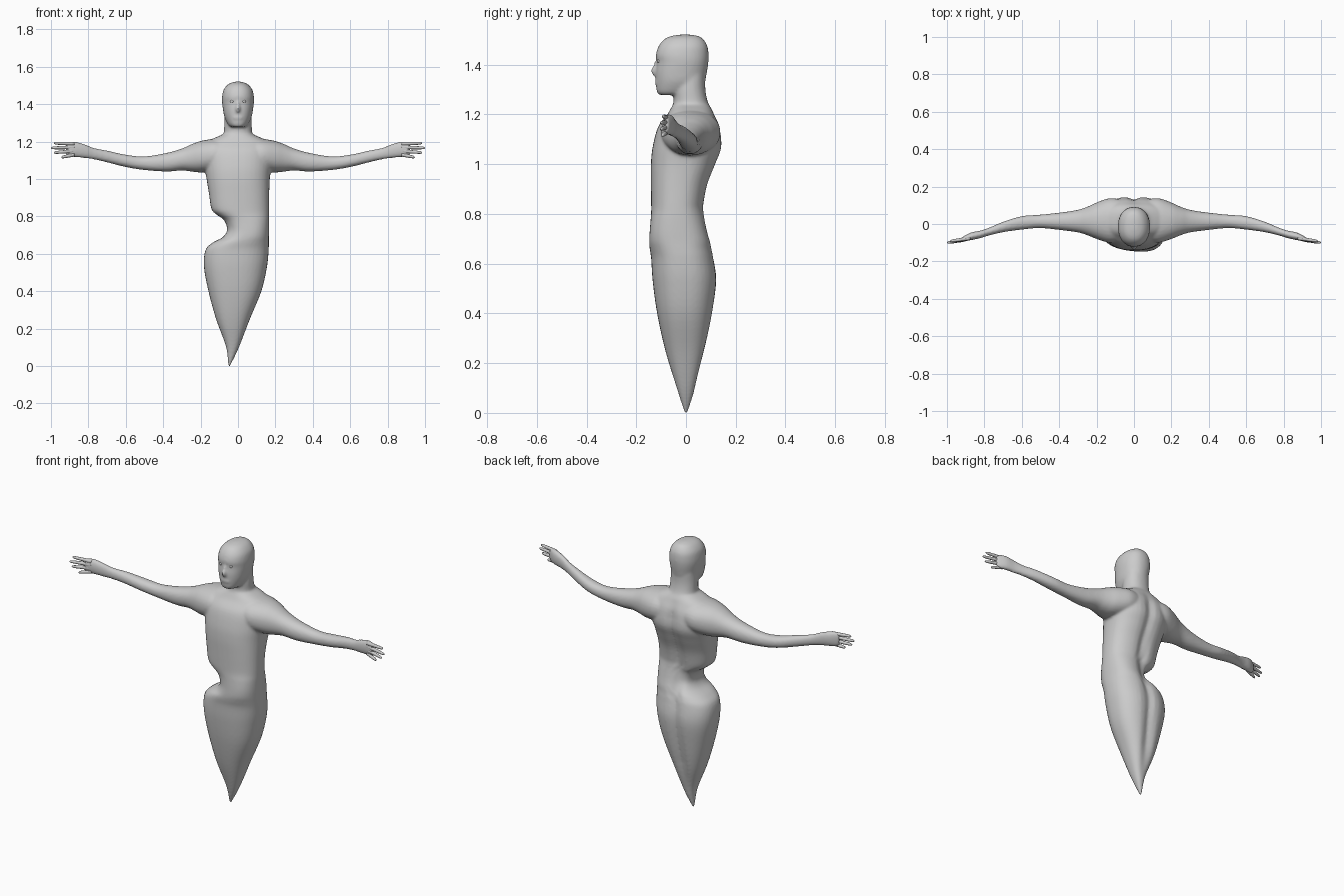
import bpy, bmesh, math


def spline(keys, steps):
    """Catmull-Rom interpolation through the key sections."""
    out = []
    for i in range(len(keys) - 1):
        k = [keys[max(i - 1, 0)], keys[i], keys[i + 1], keys[min(i + 2, len(keys) - 1)]]
        for s in range(steps):
            t = s / steps
            out.append([0.5 * (2 * b + (c - a) * t + (2 * a - 5 * b + 4 * c - d) * t * t
                               + (3 * b - a - 3 * c + d) * t ** 3) for a, b, c, d in zip(*k)])
    return out + [list(keys[-1])]


def loft(bm, keys, axis="z", n=40, power=2.2, side=1, steps=5):
    """Sections are (position, min a, max a, min b, max b) across the axis."""
    rings = []
    for p, a0, a1, b0, b1 in spline(keys, steps):
        ring = []
        for i in range(n):
            t = 2 * math.pi * i / n
            c, s = math.cos(t), math.sin(t)
            a = (a0 + a1) / 2 + (a1 - a0) / 2 * math.copysign(abs(c) ** (2 / power), c)
            b = (b0 + b1) / 2 + (b1 - b0) / 2 * math.copysign(abs(s) ** (2 / power), s)
            ring.append(bm.verts.new((a, b, p) if axis == "z" else (side * p, a, b)))
        rings.append(ring)
    for lo, hi in zip(rings, rings[1:]):
        for i in range(n):
            bm.faces.new((lo[i], lo[(i + 1) % n], hi[(i + 1) % n], hi[i]))
    bm.faces.new(rings[0])
    bm.faces.new(rings[-1])
    return [v for r in rings for v in r]


def ball(bm, loc, size):
    vs = bmesh.ops.create_uvsphere(bm, u_segments=20, v_segments=12, radius=1)["verts"]
    bmesh.ops.scale(bm, vec=size, verts=vs)
    bmesh.ops.translate(bm, vec=loc, verts=vs)


def finish(bm, name):
    bmesh.ops.recalc_face_normals(bm, faces=bm.faces)
    me = bpy.data.meshes.new(name)
    bm.to_mesh(me)
    bm.free()
    me.polygons.foreach_set("use_smooth", [True] * len(me.polygons))
    ob = bpy.data.objects.new(name, me)
    bpy.context.collection.objects.link(ob)
    return ob


body = bmesh.new()

# torso tapering to a point, with a bite out of the -x waist
torso = [(0.0, -.054, -.042, -.006, .006), (.1, -.063, .005, -.037, .037),
         (.25, -.117, .063, -.083, .08), (.4, -.158, .125, -.116, .11),
         (.53, -.182, .155, -.134, .126), (.62, -.174, .164, -.14, .115),
         (.66, -.135, .165, -.146, .105), (.69, -.08, .165, -.148, .097),
         (.73, -.058, .166, -.146, .085), (.78, -.075, .167, -.142, .075),
         (.81, -.115, .167, -.14, .072), (.84, -.142, .167, -.14, .073),
         (.92, -.155, .167, -.141, .09), (1.0, -.168, .17, -.141, .122),
         (1.07, -.178, .178, -.134, .147), (1.15, -.18, .18, -.112, .138),
         (1.2, -.16, .16, -.075, .115), (1.235, -.09, .09, -.055, .095),
         (1.25, -.065, .065, -.045, .08)]
verts = loft(body, torso, power=2.4)
# groove down the spine and seat
for v in verts:
    z = v.co.z
    if v.co.y > 0 and .08 < z < 1.22:
        cx = -.04 * max(0, 1 - z / .7)
        fade = min(1, (z - .08) / .2, (1.22 - z) / .1)
        v.co.y -= .018 * fade * math.exp(-((v.co.x - cx) / .03) ** 2)

# neck and skull
loft(body, [(1.16, -.1, .1, -.06, .115), (1.21, -.088, .088, -.06, .108),
            (1.25, -.076, .076, -.05, .088), (1.3, -.073, .073, -.05, .078),
            (1.36, -.07, .07, -.04, .078)])
loft(body, [(1.278, -.035, .035, -.105, .0), (1.29, -.052, .052, -.117, .04),
            (1.33, -.072, .072, -.121, .074), (1.37, -.08, .08, -.122, .084),
            (1.41, -.085, .085, -.118, .09), (1.44, -.085, .085, -.121, .091),
            (1.475, -.078, .078, -.11, .086), (1.502, -.058, .058, -.088, .07),
            (1.515, -.036, .036, -.06, .05), (1.521, -.012, .012, -.025, .018)])
ball(body, (0, -.122, 1.375), (.013, .019, .022))
ball(body, (0, -.118, 1.395), (.008, .012, .025))
ball(body, (0, -.114, 1.328), (.028, .012, .012))

# arms and palms
arm = [(.06, -.09, .13, 1.05, 1.215), (.13, -.1, .138, 1.04, 1.215),
       (.2, -.08, .115, 1.035, 1.203), (.25, -.06, .092, 1.04, 1.185),
       (.3, -.045, .076, 1.046, 1.163), (.38, -.034, .063, 1.04, 1.14),
       (.5, -.022, .05, 1.048, 1.121), (.6, -.03, .042, 1.064, 1.13),
       (.7, -.044, .012, 1.089, 1.152), (.77, -.06, -.018, 1.105, 1.166),
       (.82, -.075, -.035, 1.112, 1.186), (.87, -.086, -.045, 1.117, 1.2),
       (.905, -.09, -.062, 1.12, 1.2), (.92, -.089, -.072, 1.13, 1.19)]
for side in (-1, 1):
    loft(body, arm, axis="x", side=side, n=28)

ob = finish(body, "body")
m = ob.modifiers.new("merge", 'REMESH')
m.mode = 'VOXEL'
m.voxel_size = .007
m.use_smooth_shade = True
m = ob.modifiers.new("blend", 'SMOOTH')
m.factor = .5
m.iterations = 6

# fingers: base z, tip x, tip z, tip y
for side, label in ((-1, "right"), (1, "left")):
    bm = bmesh.new()
    for z0, x1, z1, y1 in ((1.188, .985, 1.192, -.092), (1.17, 1.0, 1.166, -.1),
                           (1.15, .985, 1.141, -.1), (1.13, .945, 1.116, -.095)):
        keys = []
        for t, r in ((0, .01), (.5, .009), (.9, .007), (1, .002)):
            y, z = -.076 + (y1 + .076) * t, z0 + (z1 - z0) * t
            keys.append((.875 + (x1 - .875) * t, y - r, y + r, z - r, z + r))
        loft(bm, keys, axis="x", side=side, n=12, power=2, steps=3)
    finish(bm, label + "_fingers")

# eyes
bm = bmesh.new()
for side in (-1, 1):
    ball(bm, (side * .03, -.106, 1.415), (.012, .01, .009))
finish(bm, "eyes")
